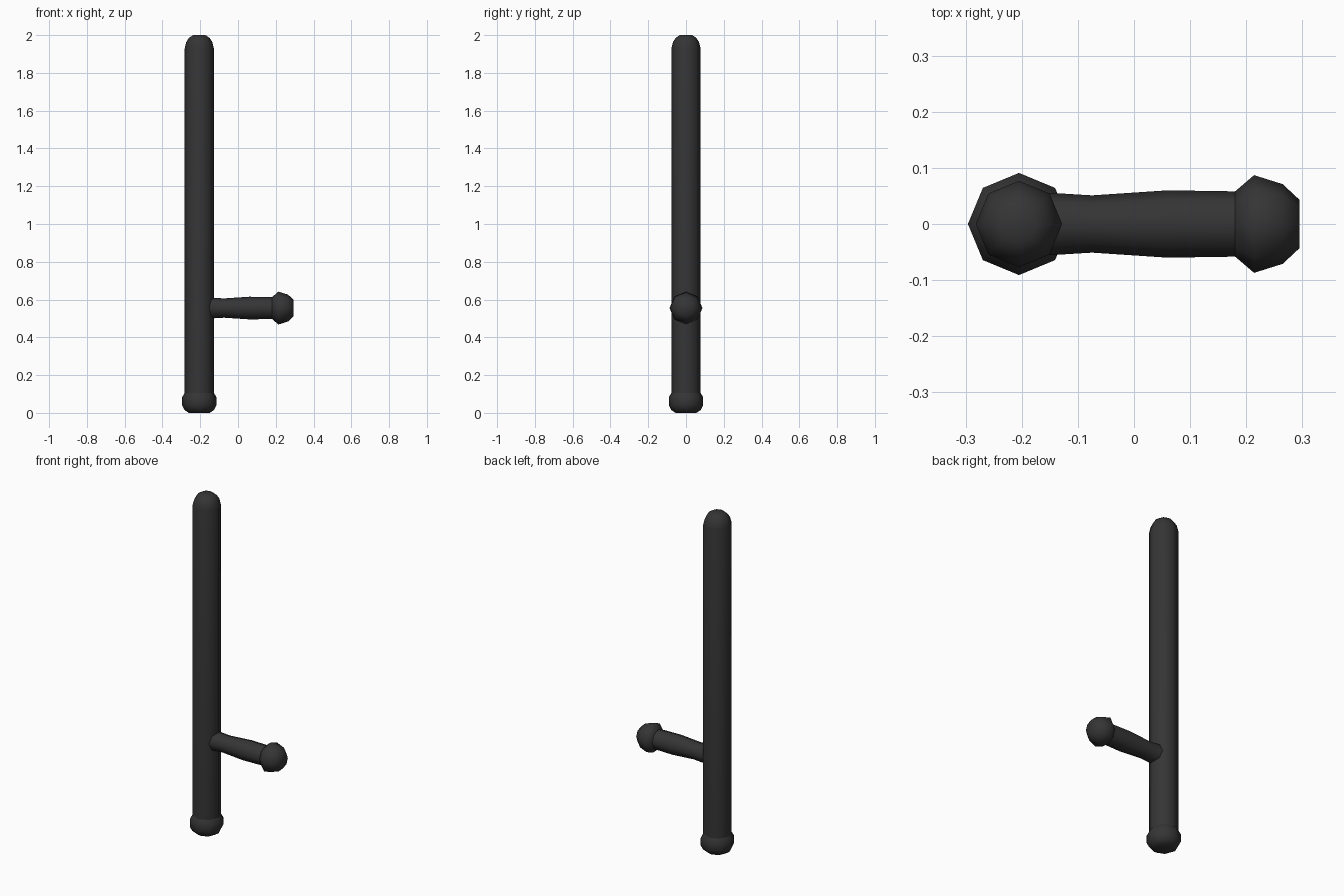
import bpy, bmesh, math
from mathutils import Matrix

if "Cube" in bpy.data.objects:
    bpy.data.objects.remove(bpy.data.objects["Cube"])

rubber = bpy.data.materials.new("black rubber")
rubber.diffuse_color = (0.035, 0.035, 0.035, 1)
rubber.use_nodes = True
rubber.node_tree.nodes["Principled BSDF"].inputs["Base Color"].default_value = rubber.diffuse_color

SIDES = 8
SHAFT_X = -0.205
HANDLE_Z = 0.555


def lathe(name, profile, matrix):
    """Eight-sided turned part: profile is (radius, height) along local z, capped at both ends."""
    bm = bmesh.new()
    rings = []
    for r, h in profile:
        rings.append([bm.verts.new((r * math.cos(2 * math.pi * i / SIDES),
                                    r * math.sin(2 * math.pi * i / SIDES), h))
                      for i in range(SIDES)])
    for a, b in zip(rings, rings[1:]):
        for i in range(SIDES):
            j = (i + 1) % SIDES
            bm.faces.new((a[i], a[j], b[j], b[i]))
    bm.faces.new(rings[0][::-1])
    bm.faces.new(rings[-1])
    bm.transform(matrix)
    bmesh.ops.recalc_face_normals(bm, faces=bm.faces)
    mesh = bpy.data.meshes.new(name)
    bm.to_mesh(mesh)
    bm.free()
    mesh.materials.append(rubber)
    ob = bpy.data.objects.new(name, mesh)
    bpy.context.collection.objects.link(ob)
    bpy.ops.object.select_all(action='DESELECT')
    ob.select_set(True)
    bpy.context.view_layer.objects.active = ob
    bpy.ops.object.shade_smooth_by_angle(angle=math.radians(60))
    return ob


upright = Matrix.Translation((SHAFT_X, 0, 0))
sideways = Matrix.Translation((0, 0, HANDLE_Z)) @ Matrix.Rotation(math.pi / 2, 4, 'Y')

# Long shaft with rounded tip
lathe("shaft", [(0.077, 0.09), (0.077, 1.93), (0.069, 1.963), (0.055, 1.985), (0.033, 2.0)], upright)
# Bulged butt at the bottom
lathe("butt_cap", [(0.055, 0.0), (0.078, 0.015), (0.091, 0.04), (0.091, 0.083), (0.076, 0.108)], upright)
# Side handle, slightly waisted
lathe("side_handle", [(0.056, -0.17), (0.055, -0.14), (0.051, -0.075), (0.060, 0.06), (0.058, 0.19)], sideways)
# Knob on the handle end
lathe("handle_knob", [(0.058, 0.18), (0.087, 0.214), (0.071, 0.265), (0.043, 0.295)], sideways)
